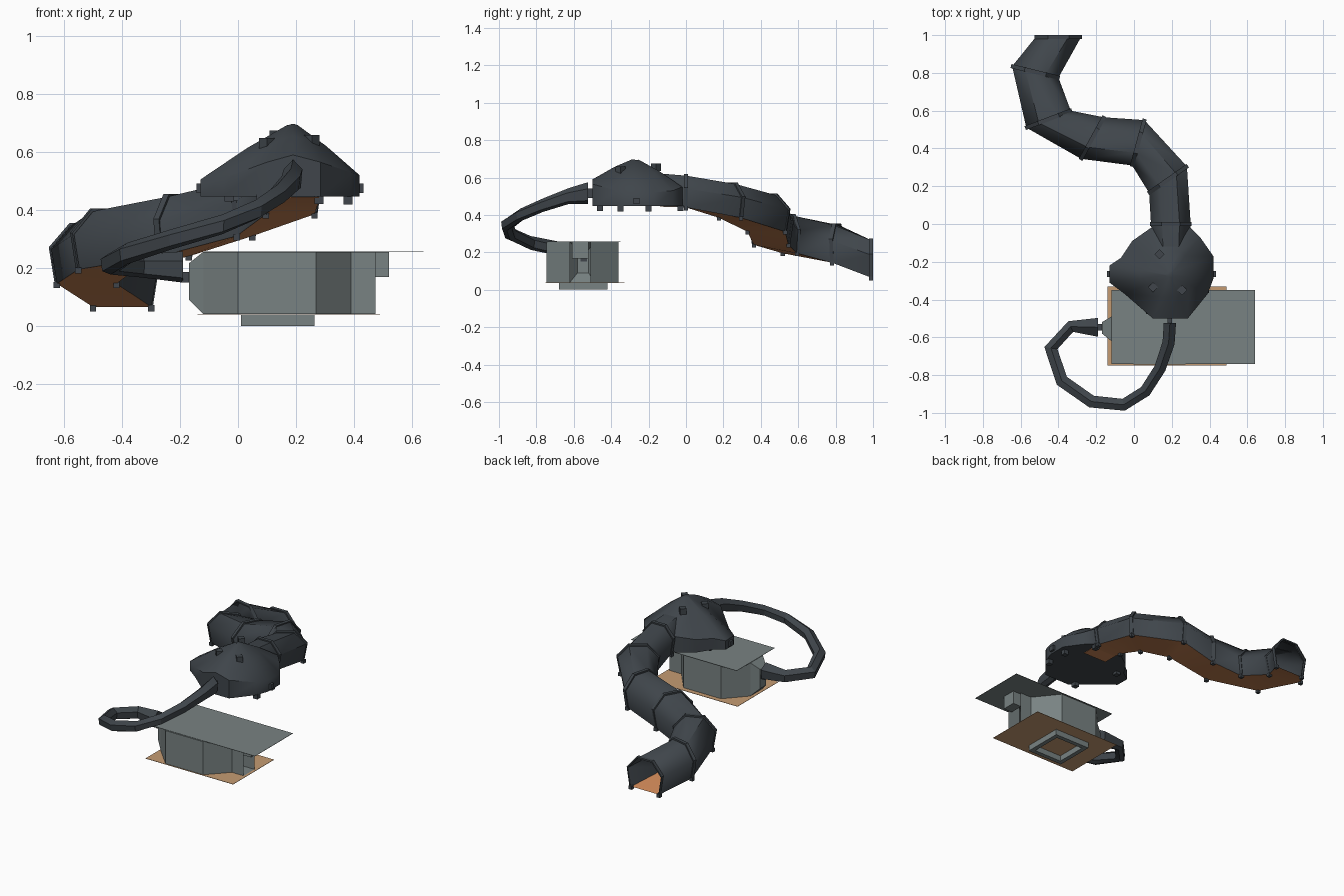
import bpy, bmesh, math
from mathutils import Vector, Matrix

if "Cube" in bpy.data.objects:
    bpy.data.objects.remove(bpy.data.objects["Cube"])


def material(name, rgb):
    m = bpy.data.materials.new(name)
    m.diffuse_color = (*rgb, 1)
    m.use_nodes = True
    m.node_tree.nodes["Principled BSDF"].inputs["Base Color"].default_value = m.diffuse_color
    return m


DARK = material("dark rubber", (0.050, 0.060, 0.070))
GREY = material("grey metal", (0.19, 0.225, 0.225))
ORANGE = material("orange floor", (0.58, 0.23, 0.09))
TAN = material("tan plate", (0.56, 0.33, 0.17))


def finish(name, bm, mats, smooth=None, solid=True):
    if solid:
        bmesh.ops.recalc_face_normals(bm, faces=bm.faces)
    me = bpy.data.meshes.new(name)
    bm.to_mesh(me)
    bm.free()
    ob = bpy.data.objects.new(name, me)
    bpy.context.collection.objects.link(ob)
    for m in mats:
        me.materials.append(m)
    if smooth:
        bpy.ops.object.select_all(action='DESELECT')
        ob.select_set(True)
        bpy.context.view_layer.objects.active = ob
        bpy.ops.object.shade_smooth_by_angle(angle=math.radians(smooth))
    return ob


def loft(name, rings, mats, closed=True, caps=(False, False), smooth=None, last_mat=0):
    """Skin a list of rings; last_mat colours the strip that closes each ring."""
    bm = bmesh.new()
    vs = [[bm.verts.new(p) for p in r] for r in rings]
    n = len(vs[0])
    for a, b in zip(vs, vs[1:]):
        for i in range(n if closed else n - 1):
            j = (i + 1) % n
            f = bm.faces.new((a[i], a[j], b[j], b[i]))
            if i == n - 1:
                f.material_index = last_mat
    if caps[0]:
        bm.faces.new(vs[0][::-1])
    if caps[1]:
        bm.faces.new(vs[-1])
    return finish(name, bm, mats, smooth)


def box(name, lo, hi, mat, spin=0):
    lo, hi = Vector(lo), Vector(hi)
    bm = bmesh.new()
    bmesh.ops.create_cube(bm, size=1, matrix=Matrix.Translation((lo + hi) / 2)
                          @ Matrix.Rotation(spin, 4, 'Z') @ Matrix.Diagonal((*(hi - lo), 1)))
    return finish(name, bm, [mat])


def stud(name, p, s=0.026, spin=0):
    p, h = Vector(p), Vector((s, s, s)) / 2
    box(name, p - h, p + h, DARK, spin)


def plate(name, x0, x1, y0, y1, z, mat):
    box(name, (x0, y0, z - 0.001), (x1, y1, z + 0.001), mat)


# Winding duct: left edge, right edge, floor height, roof height per station
STATIONS = [((-.52, .99), (-.28, .99), .065, .265),
            ((-.645, .835), (-.40, .775), .145, .345),
            ((-.57, .51), (-.335, .60), .195, .395),
            ((-.28, .345), (-.16, .565), .24, .445),
            ((-.01, .31), (.055, .55), .31, .505),
            ((.08, .165), (.28, .305), .385, .565),
            ((.09, 0), (.30, 0), .44, .61),
            ((.10, -.12), (.29, -.12), .445, .62)]
PROFILE = [(.08, 0), (0, .6), (.28, 1), (.72, 1), (1, .6), (.92, 0)]


def station(st, grow=1.0, shift=0.0):
    l, r = Vector((*st[0], 0)), Vector((*st[1], 0))
    c, side = (l + r) / 2, r - l
    fwd = Vector((-side.y, side.x, 0)).normalized() * shift
    return [c + fwd + side * (s - .5) * grow + Vector((0, 0, st[2] + (st[3] - st[2]) * t * grow))
            for s, t in PROFILE]


loft("duct", [station(s) for s in STATIONS], [DARK, ORANGE], smooth=50, last_mat=1)

# Raised bands and small feet at every duct joint
for i, s in enumerate(STATIONS[:7]):
    w = .011
    loft(f"duct_band_{i}", [station(s, 1, -w), station(s, 1.05, -w),
                            station(s, 1.05, w), station(s, 1, w)], [DARK], closed=False)
    ring = station(s)
    for k in (0, 5):
        stud(f"duct_foot_{i}_{k}", ring[k] + Vector((0, 0, -.004)), .022)

# Domed head: outline points with rim height, rising to a blunt apex
OUTLINE = [(.30, -.02, .55), (.09, -.02, .55), (-.01, -.09, .53), (-.07, -.18, .52),
           (-.13, -.22, .505), (-.13, -.31, .505), (-.05, -.37, .51), (.10, -.50, .565),
           (.19, -.50, .59), (.285, -.50, .565), (.39, -.37, .53), (.42, -.29, .52),
           (.42, -.17, .52), (.35, -.07, .53)]
APEX = Vector((.19, -.27, .705))


def dome_ring(t, bulge=0.0):
    return [Vector(p).lerp(APEX, t) + Vector((0, 0, bulge)) for p in OUTLINE]


loft("head", [[(x, y, .447) for x, y, z in OUTLINE], dome_ring(0), dome_ring(.5, .008),
              dome_ring(.93, .001)], [DARK], caps=(True, True), smooth=50)
plate("head_floor_strip", .11, .28, -.14, 0, .443, ORANGE)
for i, p in enumerate([(.135, -.16, .655), (.10, -.335, .63), (.255, -.35, .64)]):
    stud(f"head_stud_{i}", p, .038, math.pi / 4)
for i, p in enumerate([(-.128, -.265, .475), (.418, -.265, .475), (.08, -.46, .437),
                       (.38, -.35, .434), (.38, -.20, .434), (-.03, -.20, .445), (.28, -.03, .436)]):
    stud(f"head_foot_{i}", p, .032)

# Looping hose: centre, width, height
HOSE = [((.19, -.525, .517), .065, .115), ((.183, -.63, .500), .065, .085),
        ((.137, -.765, .452), .062, .072), ((.06, -.885, .400), .062, .068),
        ((-.055, -.957, .350), .064, .068), ((-.225, -.94, .300), .066, .070),
        ((-.382, -.83, .250), .068, .074), ((-.44, -.657, .215), .070, .076),
        ((-.335, -.543, .207), .062, .080), ((-.19, -.547, .203), .100, .108)]
HEX = [(0, .5), (.5, .2), (.42, -.35), (0, -.5), (-.42, -.35), (-.5, .2)]
rings = []
for i, (c, w, h) in enumerate(HOSE):
    a, b = Vector(HOSE[max(i - 1, 0)][0]), Vector(HOSE[min(i + 1, 9)][0])
    d = b - a
    if i == 0:
        d = Vector((0, -1, 0))
    if i == 9:
        d = Vector((1, 0, 0))
    side = Vector((d.y, -d.x, 0)).normalized()
    rings.append([Vector(c) + side * u * w + Vector((0, 0, v * h)) for u, v in HEX])
loft("hose", rings, [DARK], caps=(True, True), smooth=25)
box("hose_head_plug", (.178, -.53, .49), (.202, -.49, .54), DARK)
box("hose_box_plug", (-.195, -.565, .15), (-.165, -.53, .185), DARK)

# Grey housing: plan narrows to a nozzle at the left and a neck at the right
BODY = [(-.17, -.58, -.52, .09, .215), (-.12, -.62, -.49, .04, .255), (0, -.745, -.36, .04, .255),
        (.27, -.745, -.36, .04, .255), (.39, -.62, -.51, .04, .255), (.475, -.62, -.51, .04, .255)]
loft("housing", [[(x, a, lo), (x, b, lo), (x, b, hi), (x, a, hi)] for x, a, b, lo, hi in BODY],
     [GREY], caps=(True, False))
box("outlet_lip", (.46, -.61, .168), (.522, -.52, .254), GREY)
plate("housing_lid", -.12, .64, -.74, -.35, .257, GREY)
plate("housing_floor", -.14, .49, -.75, -.33, .038, TAN)

# Square foot frame beneath the housing
X0, X1, Y0, Y1, T = .01, .265, -.68, -.42, .028
for n, a, b in [("front", (X0, Y0), (X1, Y0 + T)), ("back", (X0, Y1 - T), (X1, Y1)),
                ("left", (X0, Y0 + T), (X0 + T, Y1 - T)), ("right", (X1 - T, Y0 + T), (X1, Y1 - T))]:
    box(f"foot_frame_{n}", (*a, 0), (*b, .037), GREY)
